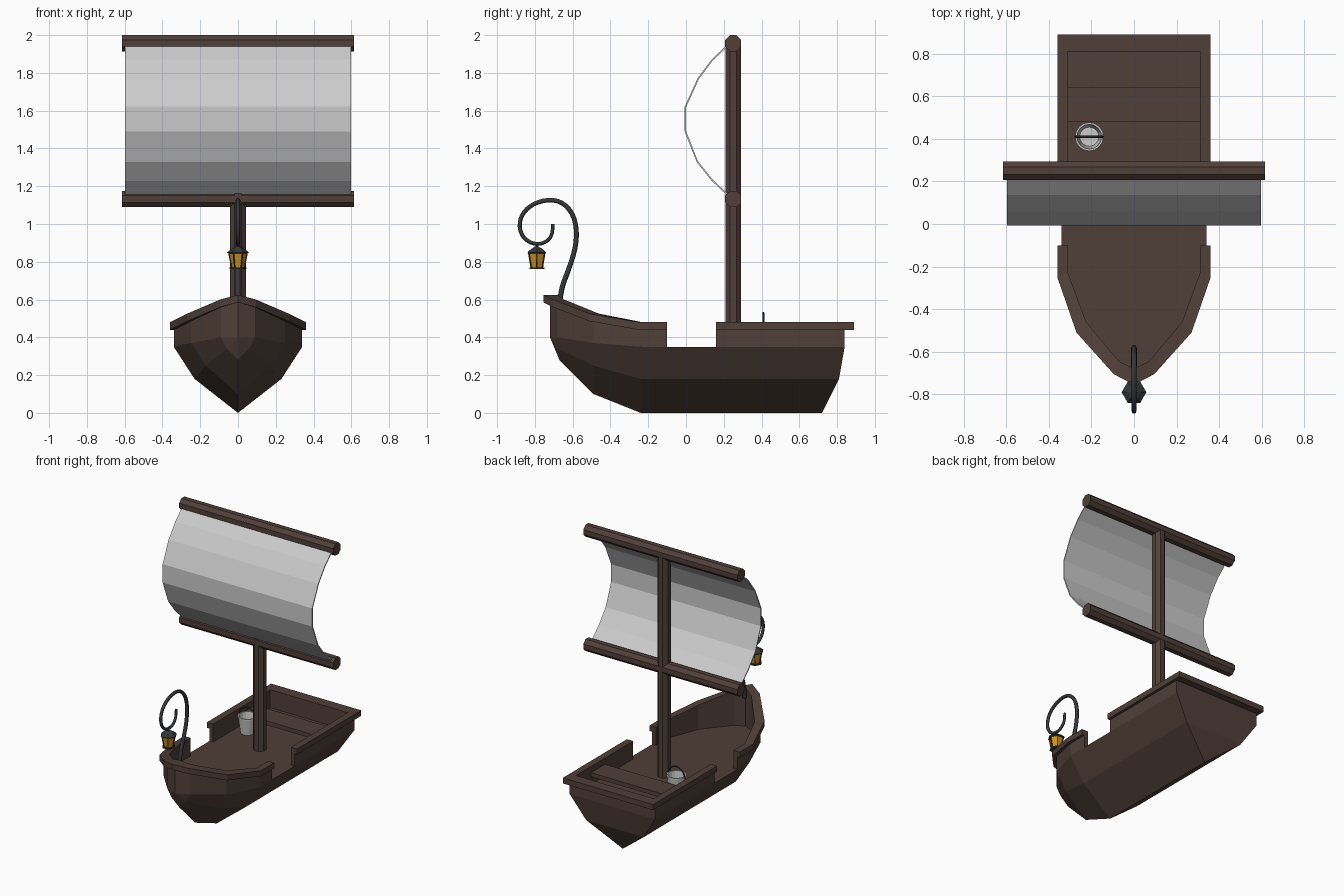
import bpy, bmesh, math
from mathutils import Vector

if "Cube" in bpy.data.objects:
    bpy.data.objects.remove(bpy.data.objects["Cube"])


def material(name, rgb):
    m = bpy.data.materials.new(name)
    m.diffuse_color = (*rgb, 1)
    m.use_nodes = True
    m.node_tree.nodes["Principled BSDF"].inputs["Base Color"].default_value = m.diffuse_color
    return m


WOOD = material("dark_wood", (0.08, 0.05, 0.04))
IRON = material("iron", (0.035, 0.038, 0.04))
GLOW = material("amber_glass", (0.65, 0.3, 0.01))


def make(name, verts, faces, mat=None, mirror=False):
    bm = bmesh.new()
    vs = [bm.verts.new(v) for v in verts]
    for f in faces:
        bm.faces.new([vs[i] for i in f])
    bmesh.ops.remove_doubles(bm, verts=bm.verts, dist=1e-4)
    bmesh.ops.recalc_face_normals(bm, faces=bm.faces)
    me = bpy.data.meshes.new(name)
    bm.to_mesh(me)
    bm.free()
    ob = bpy.data.objects.new(name, me)
    bpy.context.collection.objects.link(ob)
    if mat:
        me.materials.append(mat)
    if mirror:
        ob.modifiers.new("mirror", 'MIRROR')
    return ob


def loft(name, rings, mat=None, closed=True, caps=(), mirror=False):
    """Skin a list of equal-length rings; caps lists ring indices to close."""
    n = len(rings[0])
    verts = [p for r in rings for p in r]
    faces = []
    for i in range(len(rings) - 1):
        for j in range(n if closed else n - 1):
            k = (j + 1) % n
            faces.append((i * n + j, i * n + k, (i + 1) * n + k, (i + 1) * n + j))
    for c in caps:
        faces.append([c * n + j for j in range(n)])
    return make(name, verts, faces, mat, mirror)


def lathe(name, x, y, profile, sides, mat=None, caps=()):
    """Upright turned part from (radius, z) pairs."""
    rings = [[(x + r * math.cos(2 * math.pi * i / sides), y + r * math.sin(2 * math.pi * i / sides), z)
              for i in range(sides)] for r, z in profile]
    return loft(name, rings, mat, caps=caps)


def rod(name, a, b, r, sides, mat):
    a, b = Vector(a), Vector(b)
    q = (b - a).to_track_quat('Z', 'Y')
    rings = [[p + q @ Vector((r * math.cos(t), r * math.sin(t), 0))
              for t in [2 * math.pi * (i + .5) / sides for i in range(sides)]] for p in (a, b)]
    return loft(name, rings, mat, caps=(0, 1))


def box(name, lo, hi, mat):
    rings = [[(lo[0], lo[1], z), (hi[0], lo[1], z), (hi[0], hi[1], z), (lo[0], hi[1], z)]
             for z in (lo[2], hi[2])]
    return loft(name, rings, mat, caps=(0, 1))


def tube(name, pts, r0, r1, mat=None, res=2):
    cu = bpy.data.curves.new(name, 'CURVE')
    cu.dimensions = '3D'
    cu.bevel_depth = 1
    cu.bevel_resolution = res
    cu.resolution_u = 3
    cu.use_fill_caps = True
    s = cu.splines.new('NURBS')
    s.points.add(len(pts) - 1)
    for i, p in enumerate(pts):
        s.points[i].co = (*p, 1)
        s.points[i].radius = r0 + (r1 - r0) * i / (len(pts) - 1)
    s.order_u = 3
    s.use_endpoint_u = True
    ob = bpy.data.objects.new(name, cu)
    bpy.context.collection.objects.link(ob)
    if mat:
        cu.materials.append(mat)


# hull skin: keel, chine and deck edge at each station, stern to bow
loft("hull", [
    [(0, .72, 0), (0, .81, .18), (0, .84, .35)],
    [(0, .72, 0), (.23, .81, .18), (.34, .84, .35)],
    [(0, -.24, 0), (.23, -.24, .18), (.34, -.24, .35)],
    [(0, -.49, .10), (.17, -.49, .25), (.25, -.49, .37)],
    [(0, -.67, .28), (.06, -.675, .34), (.09, -.68, .40)],
    [(0, -.72, .40)] * 3], WOOD, closed=False, mirror=True)

# deck
deck = [(0, .84), (.34, .84), (.34, -.24), (.225, -.46), (.07, -.645), (0, -.68)]
make("deck", [(x, y, .35) for x, y in deck], [range(6)], WOOD, mirror=True)


# bulwarks with overhanging rail: outer xy, rail xy, inner xy, base z, top z
def bulwark(name, path):
    rings = [[(*o, b), (*o, t - .04), (*r, t - .04), (*r, t), (*i, t), (*i, .345)]
             for o, r, i, b, t in path]
    loft(name, rings, WOOD, caps=(0,), mirror=True)


bulwark("bow_bulwark", [
    ((.34, -.10), (.36, -.10), (.31, -.10), .35, .48),
    ((.34, -.24), (.36, -.25), (.31, -.23), .35, .48),
    ((.25, -.49), (.27, -.51), (.225, -.46), .37, .525),
    ((.09, -.68), (.095, -.705), (.07, -.645), .40, .60),
    ((0, -.72), (0, -.755), (0, -.68), .40, .625)])
bulwark("stern_bulwark", [
    ((.34, .16), (.36, .16), (.31, .16), .35, .48),
    ((.34, .84), (.36, .89), (.31, .81), .35, .48),
    ((0, .84), (0, .89), (0, .81), .35, .48)])

# bench across the stern
box("bench", (-.315, .48, .405), (.315, .64, .435), WOOD)

# mast and yards
rod("mast", (0, .25, .34), (0, .25, 1.95), .045, 8, WOOD)
for name, z in (("upper_yard", 1.957), ("lower_yard", 1.132)):
    rod(name, (-.615, .25, z), (.615, .25, z), .046, 8, WOOD)

# billowing sail
sail = [(.22, 1.945), (.14, 1.87), (.065, 1.77), (-.003, 1.62),
        (-.003, 1.49), (.06, 1.33), (.14, 1.23), (.22, 1.155)]
ob = loft("sail", [[(-.597, y, z), (.597, y, z)] for y, z in sail], closed=False)
sol = ob.modifiers.new("thickness", 'SOLIDIFY')
sol.thickness = .008
sol.offset = 0

# curled lantern hook
hook = [(-.67, .56), (-.665, .65), (-.62, .76), (-.585, .87), (-.577, .97), (-.60, 1.06),
        (-.66, 1.12), (-.735, 1.13), (-.815, 1.105), (-.868, 1.055), (-.885, .99), (-.865, .93),
        (-.82, .898), (-.77, .892), (-.725, .915), (-.705, .955), (-.705, 1.0)]
tube("lantern_hook", [(0, y, z) for y, z in hook], .014, .009, IRON)

# hanging lantern
LY = -.79
rod("lantern_link", (0, LY, .865), (0, LY, .905), .006, 6, IRON)
lathe("lantern_cap", 0, LY, [(.048, .843), (.058, .85), (.034, .868), (.012, .88)], 6, IRON, caps=(0, 3))
lathe("lantern_glass", 0, LY, [(.032, .77), (.047, .845)], 6, GLOW, caps=(0, 1))
lathe("lantern_base", 0, LY, [(.046, .762), (.046, .77)], 6, IRON, caps=(0, 1))
for i in range(6):
    c, s = math.cos(i * math.pi / 3), math.sin(i * math.pi / 3)
    rod("lantern_bar", (.034 * c, LY + .034 * s, .768), (.049 * c, LY + .049 * s, .847), .004, 4, IRON)

# bucket with handle
BX, BY = -.21, .41
lathe("bucket", BX, BY, [(.048, .352), (.062, .465), (.067, .465), (.067, .475), (.058, .475), (.045, .365)],
      16, caps=(0, 5))
tube("bucket_handle", [(BX + .066 * math.cos(a), BY, .462 + .07 * math.sin(a))
                       for a in [math.pi * i / 10 for i in range(11)]], .005, .005, IRON, res=1)
